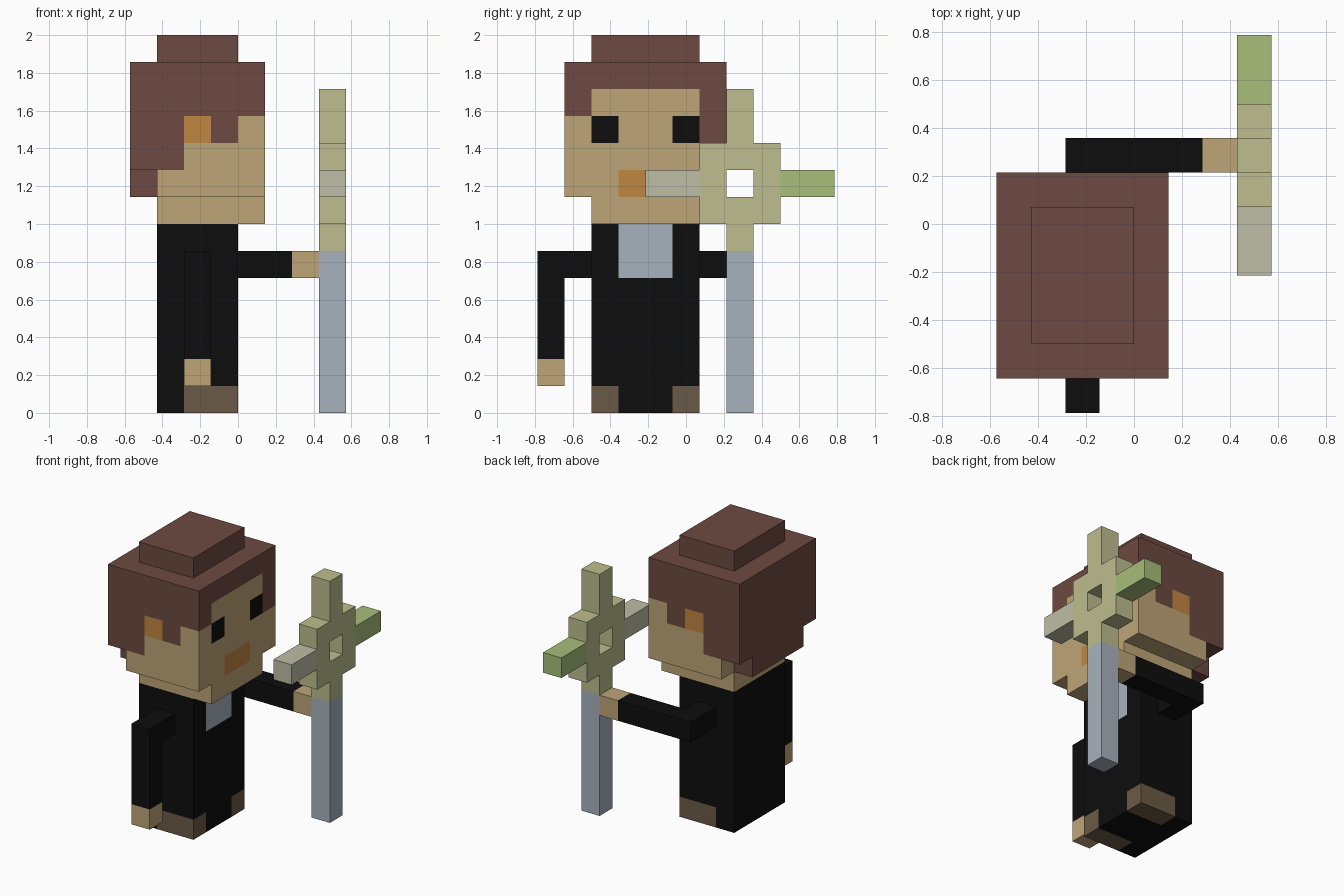
import bpy, bmesh
from mathutils import Vector

cube = bpy.data.objects.get("Cube")
if cube:
    bpy.data.objects.remove(cube, do_unlink=True)

V = 1 / 7                        # edge of one grid cell
ORIGIN = Vector((-4, -5.5, 0))   # grid corner, in cells


def srgb(*rgb):
    return tuple(((c / 255 + 0.055) / 1.055) ** 2.4 if c > 10 else c / 3294 for c in rgb) + (1,)


COLOURS = {
    "hair_brown": srgb(109, 74, 65),
    "skin_tan": srgb(190, 166, 120),
    "robe_black": srgb(13, 13, 13),
    "orange": srgb(193, 134, 66),
    "shoe_brown": srgb(107, 90, 70),
    "steel_blue": srgb(167, 178, 190),
    "pale_olive": srgb(189, 190, 142),
    "leaf_green": srgb(168, 190, 122),
    "pale_grey": srgb(190, 190, 165),
}
MATS = {}
for name, col in COLOURS.items():
    m = bpy.data.materials.new(name)
    m.use_nodes = True
    m.diffuse_color = col
    bsdf = m.node_tree.nodes["Principled BSDF"]
    bsdf.inputs["Base Color"].default_value = col
    bsdf.inputs["Roughness"].default_value = 0.9
    MATS[name] = m


def block(name, lo, hi, colour, paint=None, hole=False):
    """Box between two grid corners; paint(cell, normal) may recolour its squares."""
    lo, hi = Vector(lo), Vector(hi)
    bm = bmesh.new()
    bmesh.ops.create_cube(bm, size=1)
    for v in bm.verts:
        v.co = Vector([a + (b - a) * (t + 0.5) for a, b, t in zip(lo, hi, v.co)])
    used = [colour]
    if paint or hole:
        for axis in range(3):
            n = Vector([float(a == axis) for a in range(3)])
            for step in range(int(lo[axis]) + 1, int(hi[axis])):
                bmesh.ops.bisect_plane(bm, geom=bm.verts[:] + bm.edges[:] + bm.faces[:],
                                       plane_co=n * step, plane_no=n)
    bm.normal_update()
    if hole:
        # open a one-cell window through the middle along x
        mid = (lo + hi) / 2
        centre = [f for f in bm.faces if abs(f.normal.x) > 0.9
                  and (f.calc_center_median() - mid).yz.length < 0.1]
        rims = [e for f in centre for e in f.edges]
        bmesh.ops.delete(bm, geom=centre, context='FACES_ONLY')
        bmesh.ops.bridge_loops(bm, edges=rims)
        bmesh.ops.recalc_face_normals(bm, faces=bm.faces[:])
    if paint:
        for f in bm.faces:
            inside = f.calc_center_median() - f.normal * 0.5
            cell = [int(c // 1) for c in inside]
            tint = paint(cell, f.normal) or colour
            if tint not in used:
                used.append(tint)
            f.material_index = used.index(tint)
        bmesh.ops.dissolve_limit(bm, angle_limit=0.01, verts=bm.verts[:],
                                 edges=bm.edges[:], delimit={'MATERIAL'})
    for v in bm.verts:
        v.co = (v.co + ORIGIN) * V
    me = bpy.data.meshes.new(name)
    bm.to_mesh(me)
    bm.free()
    for c in used:
        me.materials.append(MATS[c])
    ob = bpy.data.objects.new(name, me)
    bpy.context.collection.objects.link(ob)
    return ob


def paint_body(cell, n):
    i, j, k = cell
    if k == 0 and i >= 2 and j in (2, 5):
        return "shoe_brown"
    if n.x > 0.5 and k >= 5 and j in (3, 4):
        return "steel_blue"


def paint_head(cell, n):
    i, j, k = cell
    if k == 12:
        return "hair_brown"
    if n.x > 0.5:
        # face: fringe, eyes and mouth
        if (k == 11 and j in (1, 6)) or (k == 10 and j == 6):
            return "hair_brown"
        if k == 10 and j in (2, 5):
            return "robe_black"
        if k == 8 and j in (3, 4):
            return "orange"
    elif abs(n.y) > 0.5:
        # sides: hair line around each ear
        if k == 10 and i == 2:
            return "orange"
        if k == 11 or (k == 10 and i < 4) or (k == 9 and i == 1):
            return "hair_brown"


# Body with shoes and shirt front
block("body", (1, 2, 0), (4, 6, 7), "robe_black", paint_body)

# Head and hair
block("jaw", (1, 2, 7), (5, 6, 8), "skin_tan")
block("head", (1, 1, 8), (5, 7, 13), "skin_tan", paint_head)
block("back_hair", (0, 1, 9), (1, 7, 13), "hair_brown")
block("nape_hair", (0, 2, 8), (1, 6, 9), "hair_brown")
block("top_hair", (1, 2, 13), (4, 6, 14), "hair_brown")

# Right arm hanging down
block("right_shoulder", (2, 1, 5), (3, 2, 6), "robe_black")
block("right_arm", (2, 0, 2), (3, 1, 6), "robe_black")
block("right_hand", (2, 0, 1), (3, 1, 2), "skin_tan")

# Left arm reaching forward
block("left_shoulder", (2, 6, 5), (3, 7, 6), "robe_black")
block("left_arm", (2, 7, 5), (6, 8, 6), "robe_black")
block("left_hand", (6, 7, 5), (7, 8, 6), "skin_tan")

# Staff with a ring-shaped head
block("staff_shaft", (7, 7, 0), (8, 8, 6), "steel_blue")
block("staff_neck", (7, 7, 6), (8, 8, 7), "pale_olive")
block("staff_ring", (7, 6, 7), (8, 9, 10), "pale_olive", hole=True)
block("staff_tip", (7, 7, 10), (8, 8, 12), "pale_olive")
block("staff_left_prong", (7, 9, 8), (8, 11, 9), "leaf_green")
block("staff_right_prong", (7, 4, 8), (8, 6, 9), "pale_grey")
